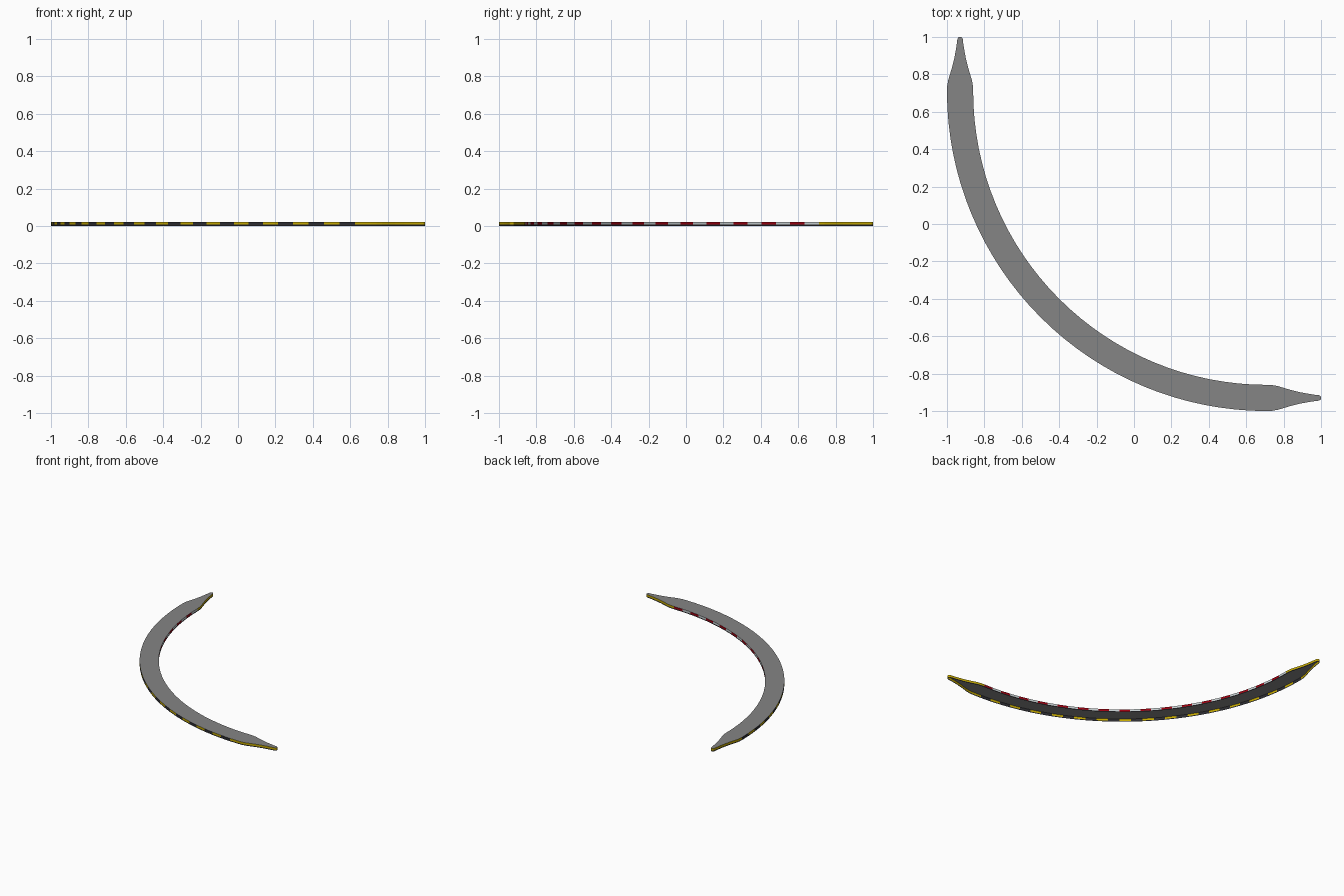
import bpy, bmesh, math
from mathutils import Vector

if "Cube" in bpy.data.objects:
    bpy.data.objects.remove(bpy.data.objects["Cube"])

HEIGHT = 0.023
BASE = 0.007           # height of the plain dark base band
CENTRE = 0.71          # arc centre lies on the diagonal at (c, c)
MID_R = 1.64           # radius of the strip's centre line
HALF = 0.07            # half width of the strip
STRIPES = 32
# Taper of the pointed ends: (distance past the arc, half width)
TAPER = [(0.03, 0.0685), (0.06, 0.063), (0.09, 0.054), (0.13, 0.042),
         (0.18, 0.030), (0.23, 0.021), (0.26, 0.0165), (0.278, 0.0145),
         (0.286, 0.011), (0.29, 0.005)]


def material(name, rgb):
    m = bpy.data.materials.new(name)
    m.diffuse_color = (*rgb, 1.0)
    m.use_nodes = True
    m.node_tree.nodes["Principled BSDF"].inputs["Base Color"].default_value = m.diffuse_color
    return m


mats = [material("grey_surface", (0.235, 0.235, 0.235)),
        material("yellow", (0.55, 0.39, 0.0)),
        material("dark_grey", (0.025, 0.025, 0.03)),
        material("red", (0.33, 0.0, 0.005)),
        material("white", (0.55, 0.60, 0.61))]
GREY, YELLOW, DARK, RED, WHITE = range(5)

# Cross-sections from one tip to the other: (position, outward direction, half width)
stations = []
for d, h in reversed(TAPER):
    stations.append((Vector((CENTRE + d, CENTRE - MID_R, 0)), Vector((0, -1, 0)), h))
for k in range(STRIPES + 1):
    a = math.radians(90) * k / STRIPES
    out = Vector((-math.sin(a), -math.cos(a), 0))
    stations.append((Vector((CENTRE, CENTRE, 0)) + out * MID_R, out, HALF))
for d, h in TAPER:
    stations.append((Vector((CENTRE - MID_R, CENTRE + d, 0)), Vector((-1, 0, 0)), h))

# Curved top, side walls with stripes over a dark base band, open underside
bm = bmesh.new()
rings = []
for p, out, h in stations:
    rings.append([bm.verts.new(p + out * h * side + Vector((0, 0, z)))
                  for side, z in ((1, 0), (1, BASE), (1, HEIGHT),
                                  (-1, HEIGHT), (-1, BASE), (-1, 0))])


def face(verts, mat):
    bm.faces.new(verts).material_index = mat


for i, (a, b) in enumerate(zip(rings, rings[1:])):
    k = i - len(TAPER)
    if 0 <= k < STRIPES:
        outer, inner = ((YELLOW, RED), (DARK, WHITE))[k % 2]
    else:
        outer = inner = YELLOW
    for j, mat in enumerate((DARK, outer, GREY, inner, DARK)):
        face((a[j], b[j], b[j + 1], a[j + 1]), mat)

# Blunt end caps at both tips
for r in (rings[0], rings[-1]):
    face((r[0], r[1], r[4], r[5]), DARK)
    face((r[1], r[2], r[3], r[4]), YELLOW)
bmesh.ops.recalc_face_normals(bm, faces=bm.faces)
top = max(bm.faces, key=lambda f: f.normal.z ** 2)
if top.normal.z < 0:
    bmesh.ops.reverse_faces(bm, faces=bm.faces)

mesh = bpy.data.meshes.new("curved_striped_strip")
bm.to_mesh(mesh)
bm.free()
for m in mats:
    mesh.materials.append(m)
obj = bpy.data.objects.new("curved_striped_strip", mesh)
bpy.context.collection.objects.link(obj)
